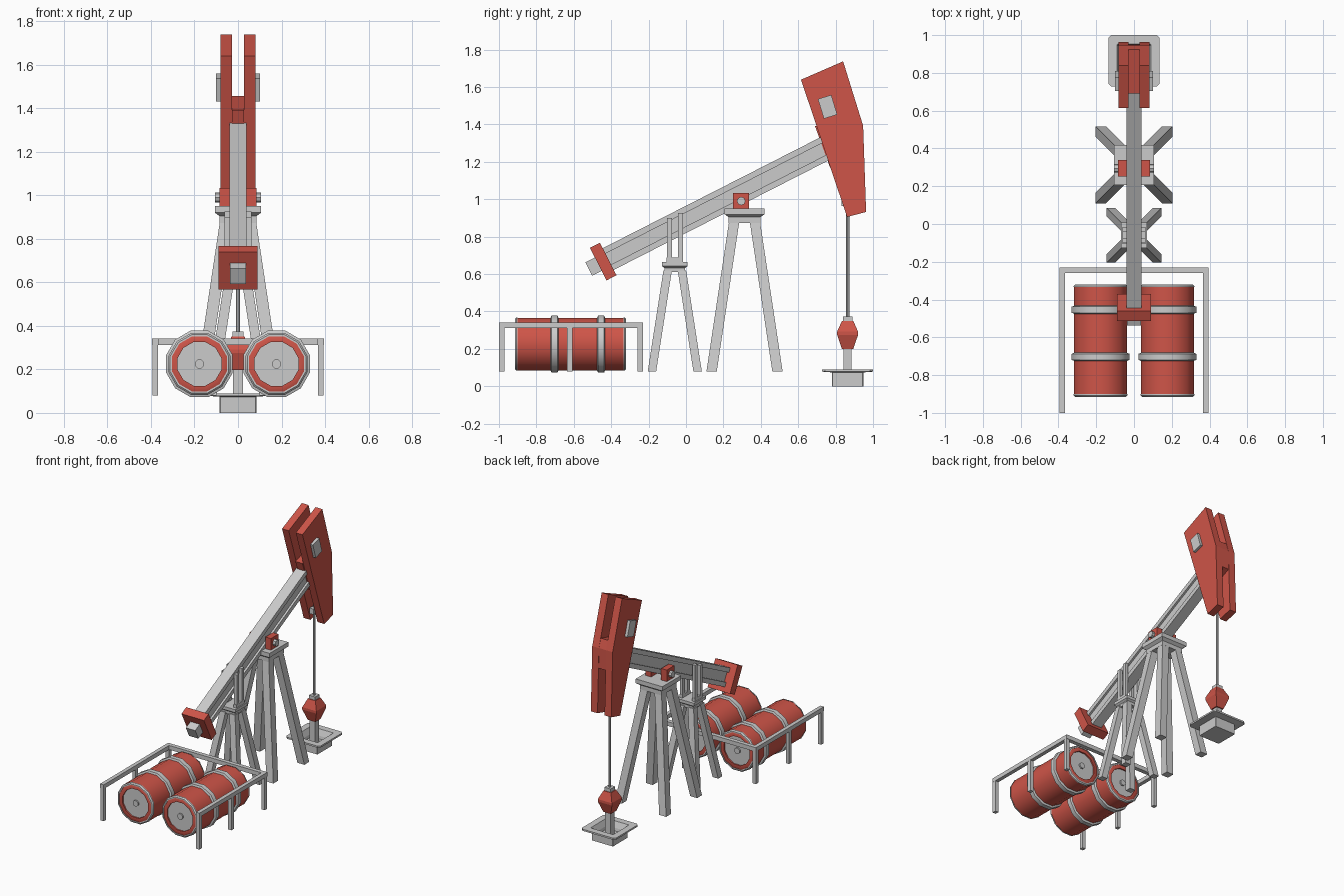
import bpy, bmesh
from math import radians, cos, sin, pi, tau
from mathutils import Matrix, Vector

if "Cube" in bpy.data.objects:
    bpy.data.objects.remove(bpy.data.objects["Cube"])

RED = bpy.data.materials.new("red_paint")
RED.diffuse_color = (0.62, 0.09, 0.065, 1)
RED.use_nodes = True
RED.node_tree.nodes["Principled BSDF"].inputs["Base Color"].default_value = RED.diffuse_color


def loft(name, rings, red=False, mat=None, closed=False, smooth=False):
    """Skin a list of equal-length vertex rings, capped unless closed."""
    bm = bmesh.new()
    vs = [[bm.verts.new(p) for p in r] for r in rings]
    n = len(rings[0])
    pairs = list(zip(vs, vs[1:])) + ([(vs[-1], vs[0])] if closed else [])
    for a, b in pairs:
        for i in range(n):
            j = (i + 1) % n
            bm.faces.new((a[i], a[j], b[j], b[i]))
    if not closed:
        bm.faces.new(vs[0])
        bm.faces.new(vs[-1])
    if mat:
        bm.transform(mat)
    bmesh.ops.recalc_face_normals(bm, faces=bm.faces)
    me = bpy.data.meshes.new(name)
    bm.to_mesh(me)
    bm.free()
    ob = bpy.data.objects.new(name, me)
    bpy.context.collection.objects.link(ob)
    if red:
        me.materials.append(RED)
    if smooth:
        bpy.ops.object.select_all(action='DESELECT')
        ob.select_set(True)
        bpy.context.view_layer.objects.active = ob
        bpy.ops.object.shade_smooth_by_angle(angle=radians(40))
    return ob


def square(cx, cy, z, hx, hy=None):
    hy = hx if hy is None else hy
    return [(cx + a * hx, cy + b * hy, z) for a, b in ((-1, -1), (1, -1), (1, 1), (-1, 1))]


def box(name, c, size, red=False, tilt=0):
    hx, hy, hz = (s / 2 for s in size)
    m = Matrix.Translation(c) @ Matrix.Rotation(radians(tilt), 4, 'X')
    return loft(name, [square(0, 0, z, hx, hy) for z in (-hz, hz)], red, m)


def plate(name, profile, x0, x1, red=False):
    """Extrude a (y, z) profile along x."""
    return loft(name, [[(x, y, z) for y, z in profile] for x in (x0, x1)], red)


def turned(name, prof, cx, cz, n=12, red=False, closed=False):
    """Revolve (radius, y) points about an axis parallel to y."""
    rings = [[(cx + r * cos(tau * (i + .5) / n), y, cz + r * sin(tau * (i + .5) / n))
              for i in range(n)] for r, y in prof]
    return loft(name, rings, red, closed=closed, smooth=True)


def rod(name, p, q, r, n=8):
    d = Vector(q) - Vector(p)
    m = Matrix.Translation(p) @ d.to_track_quat('Z', 'Y').to_matrix().to_4x4()
    ring = lambda z: [(r * cos(tau * i / n), r * sin(tau * i / n), z) for i in range(n)]
    return loft(name, [ring(0), ring(d.length)], mat=m, smooth=True)


# walking beam: tilted I-section with a thinner tail
TILT = 27
BEAM = Matrix.Translation((0, .11, .948)) @ Matrix.Rotation(radians(TILT), 4, 'X')
half = [(.039, -.065), (.039, -.033), (.024, -.033), (.024, .033), (.039, .033), (.039, .065)]
sec = half + [(-x, t) for x, t in reversed(half)]
loft("walking_beam", [[(x, s, t) for x, t in sec] for s in (-.62, .73)], mat=BEAM)
box("beam_tail", BEAM @ Vector((0, -.65, 0)), (.074, .114, .08), tilt=TILT)
box("counterweight", BEAM @ Vector((0, -.62, 0)), (.178, .06, .195), True, TILT)

# horse head: two cheek plates with a filler block between them
cheek = [(.615, 1.639), (.84, 1.737), (.947, 1.393), (.963, .932), (.861, .905)]
filler = [(.69, 1.39), (.925, 1.456), (.946, 1.393), (.95, 1.25), (.77, 1.17)]
for s, side in ((-1, "left"), (1, "right")):
    plate(f"head_cheek_{side}", cheek, s * .028, s * .081, True)
    box(f"head_side_pad_{side}", (s * .088, .757, 1.494), (.026, .075, .11), tilt=17)
    # pivot bearing blocks beside the beam
    box(f"pivot_block_{side}", (s * .062, .295, .99), (.044, .086, .086), True)
plate("head_filler", filler, -.028, .028, True)
rod("pivot_pin", (-.105, .295, .99), (.105, .295, .99), .023)


# four-legged stands: splayed square legs under a stepped cap
def stand(name, cy, foot, top, w, ztop, zcap, hc):
    for sx in (-1, 1):
        for sy in (-1, 1):
            loft(f"{name}_leg", [square(sx * foot, cy + sy * foot, .08, w / 2),
                                 square(sx * top, cy + sy * top, ztop + .01, w / 2)])
    loft(f"{name}_cap", [square(0, cy, ztop, hc * .8), square(0, cy, ztop + .4 * (zcap - ztop), hc * .8),
                         square(0, cy, ztop + .6 * (zcap - ztop), hc), square(0, cy, zcap, hc)])


stand("main_stand", .313, .176, .055, .055, .873, .95, .106)
stand("rear_stand", -.06, .122, .038, .045, .61, .664, .068)

# upright straps from rear stand to the beam
for sx in (-1, 1):
    for y, z in ((-.088, .9), (-.03, .925)):
        box("beam_strap", (sx * .05, y, (z + .66) / 2), (.022, .026, z - .66))
    box("strap_foot", (sx * .05, -.06, .675), (.022, .09, .025))

# polished rod, clamp and red rod weight
RY = .864
rod("pump_rod", (0, RY, .33), (0, RY, 1.3), .009)
box("rod_clamp", (0, RY - .012, .985), (.03, .04, .04))
box("weight_cap", (0, RY, .36), (.05, .05, .028))
loft("rod_weight", [square(0, RY, z, h) for z, h in
                    ((.198, .03), (.275, .056), (.292, .056), (.35, .03))], True)
box("wellhead_post", (0, RY, .11), (.044, .044, .18))


# wellhead base: open box with a flared rim, corners slightly clipped
def clipped(z, h, c):
    pts = [(h, h - c), (h - c, h), (c - h, h), (-h, h - c), (-h, c - h), (c - h, -h), (h - c, -h), (h, c - h)]
    return [(x, RY + y, z) for x, y in pts]


loft("wellhead_base", [clipped(z, h, c) for z, h, c in
                       ((0, .084, .003), (.074, .084, .003), (.078, .136, .016), (.09, .136, .016),
                        (.09, .09, .004), (.05, .072, .003), (.03, .068, .003))])

# two storage barrels lying along y
Y0, Y1 = -.915, -.32
for s, side in ((-1, "left"), (1, "right")):
    cx, cz = s * .177, .225
    turned(f"barrel_{side}", [(.104, Y0 + .02), (.104, Y0 + .004), (.132, Y0 + .004), (.145, Y0 + .014),
                              (.145, Y1 - .014), (.132, Y1 - .004), (.104, Y1 - .004), (.104, Y1 - .02)],
           cx, cz, red=True)
    for y, d in ((Y0, 1), (Y1, -1)):
        turned(f"barrel_rim_{side}", [(.131, y + d * .006), (.131, y), (.139, y), (.147, y + d * .008),
                                      (.147, y + d * .014)], cx, cz, closed=True)
        turned(f"barrel_lid_{side}", [(.104, y + d * .025), (.104, y + d * .014)], cx, cz)
        turned(f"barrel_plug_{side}", [(.022, y + d * .02), (.022, y + d * .004)], cx, cz, 8)
    for y in (-.703, -.454):
        turned(f"barrel_band_{side}", [(.144, y - .022), (.158, y - .016), (.158, y + .016), (.144, y + .022)],
               cx, cz)

    # guard rail sides and posts
    rx = s * .38
    box(f"guard_rail_{side}", (rx, -.615, .327), (.028, .77, .03))
    for y in (-.985, -.622, -.245):
        box(f"guard_post_{side}", (rx, y, .205), (.026, .028, .25))
box("guard_rail_back", (0, -.244, .327), (.788, .03, .03))
